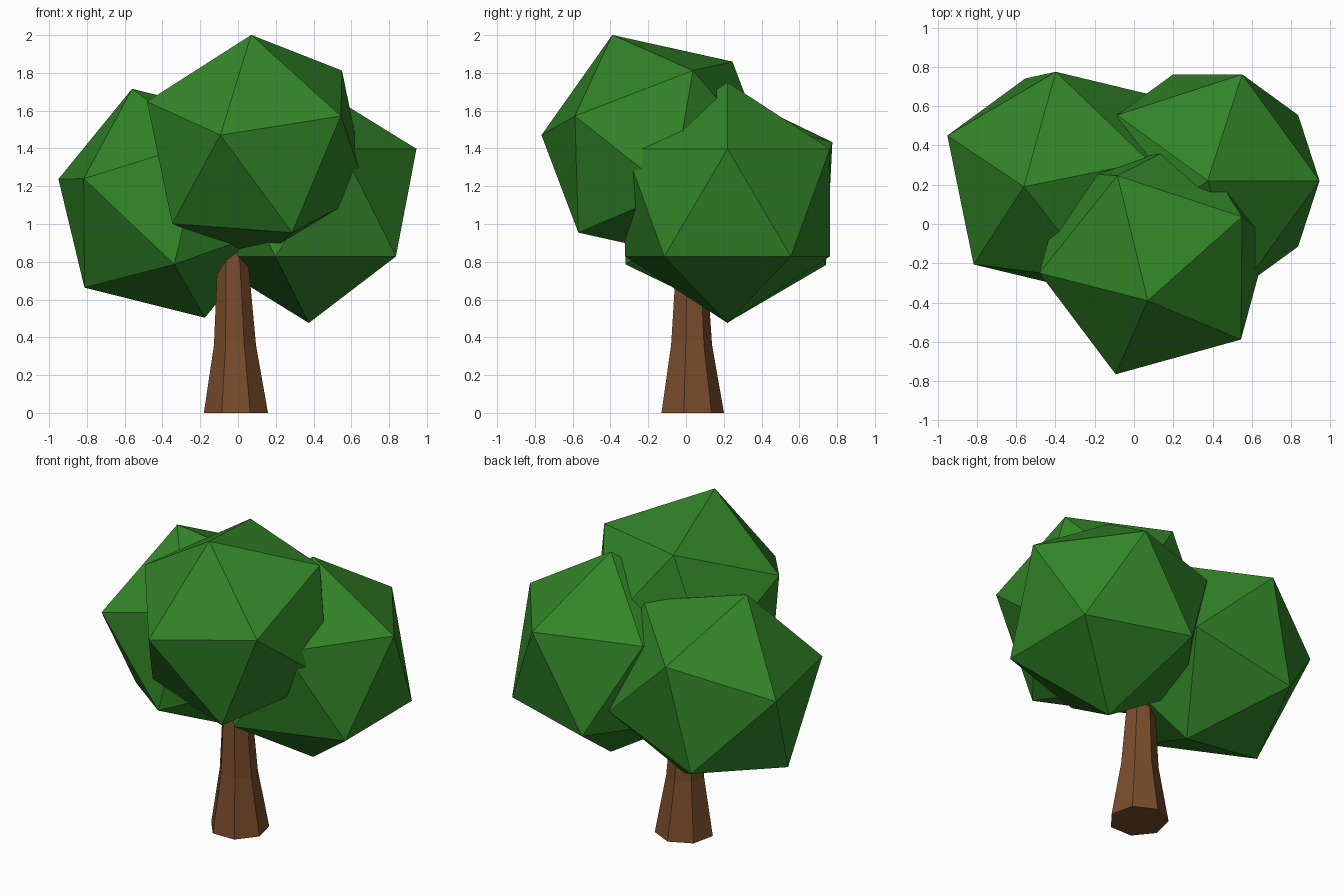
import bpy
import bmesh
import math
from mathutils import Matrix, Vector

cube = bpy.data.objects.get("Cube")
if cube:
    bpy.data.objects.remove(cube, do_unlink=True)


def make_material(name, rgb):
    mat = bpy.data.materials.new(name)
    mat.use_nodes = True
    mat.diffuse_color = (*rgb, 1)
    bsdf = mat.node_tree.nodes["Principled BSDF"]
    bsdf.inputs["Base Color"].default_value = (*rgb, 1)
    bsdf.inputs["Roughness"].default_value = 0.9
    return mat


def add_object(name, bm, mat):
    bmesh.ops.recalc_face_normals(bm, faces=bm.faces)
    mesh = bpy.data.meshes.new(name)
    bm.to_mesh(mesh)
    bm.free()
    mesh.materials.append(mat)
    obj = bpy.data.objects.new(name, mesh)
    bpy.context.collection.objects.link(obj)
    return obj


def leaf_clump(name, center, crown, side, mat):
    """Twenty-sided clump with one corner toward crown and the next toward side."""
    z = Vector(crown).normalized()
    s = Vector(side)
    x = (s - z * s.dot(z)).normalized()
    turn = Matrix((x, z.cross(x), z)).transposed().to_4x4()
    bm = bmesh.new()
    bmesh.ops.create_icosphere(bm, subdivisions=1, radius=0.637,
                               matrix=Matrix.Translation(center) @ turn)
    return add_object(name, bm, mat)


def trunk(name, rings, sides, mat):
    """Tapered trunk lofted through rings of (x, y, z, radius)."""
    bm = bmesh.new()
    loops = []
    for cx, cy, z, r in rings:
        angles = [math.tau * i / sides for i in range(sides)]
        loops.append([bm.verts.new((cx + r * math.sin(a), cy + r * math.cos(a), z))
                      for a in angles])
    for low, high in zip(loops, loops[1:]):
        for i in range(sides):
            j = (i + 1) % sides
            bm.faces.new((low[i], low[j], high[j], high[i]))
    bm.faces.new(loops[0])
    bm.faces.new(loops[-1])
    return add_object(name, bm, mat)


leaf_green = make_material("leaf green", (0.032, 0.235, 0.021))
bark_brown = make_material("bark brown", (0.19, 0.072, 0.025))

# Trunk, flared at the foot and hidden in the foliage at the top
trunk("trunk", [(-0.011, 0.027, 0, 0.174),
                (-0.016, 0.024, 0.36, 0.114),
                (-0.032, 0.024, 1.0, 0.07)], 7, bark_brown)

# Foliage, three equal clumps turned differently
leaf_clump("left_foliage", (0.375, 0.22, 1.113), (0, 0, 1), (1, 0, 0), leaf_green)
leaf_clump("right_foliage", (-0.368, 0.227, 1.11),
           (-0.192, -0.037, 0.604), (-0.582, 0.223, 0.129), leaf_green)
leaf_clump("front_foliage", (0.101, -0.162, 1.407),
           (-0.031, -0.228, 0.593), (0.444, -0.428, 0.168), leaf_green)
